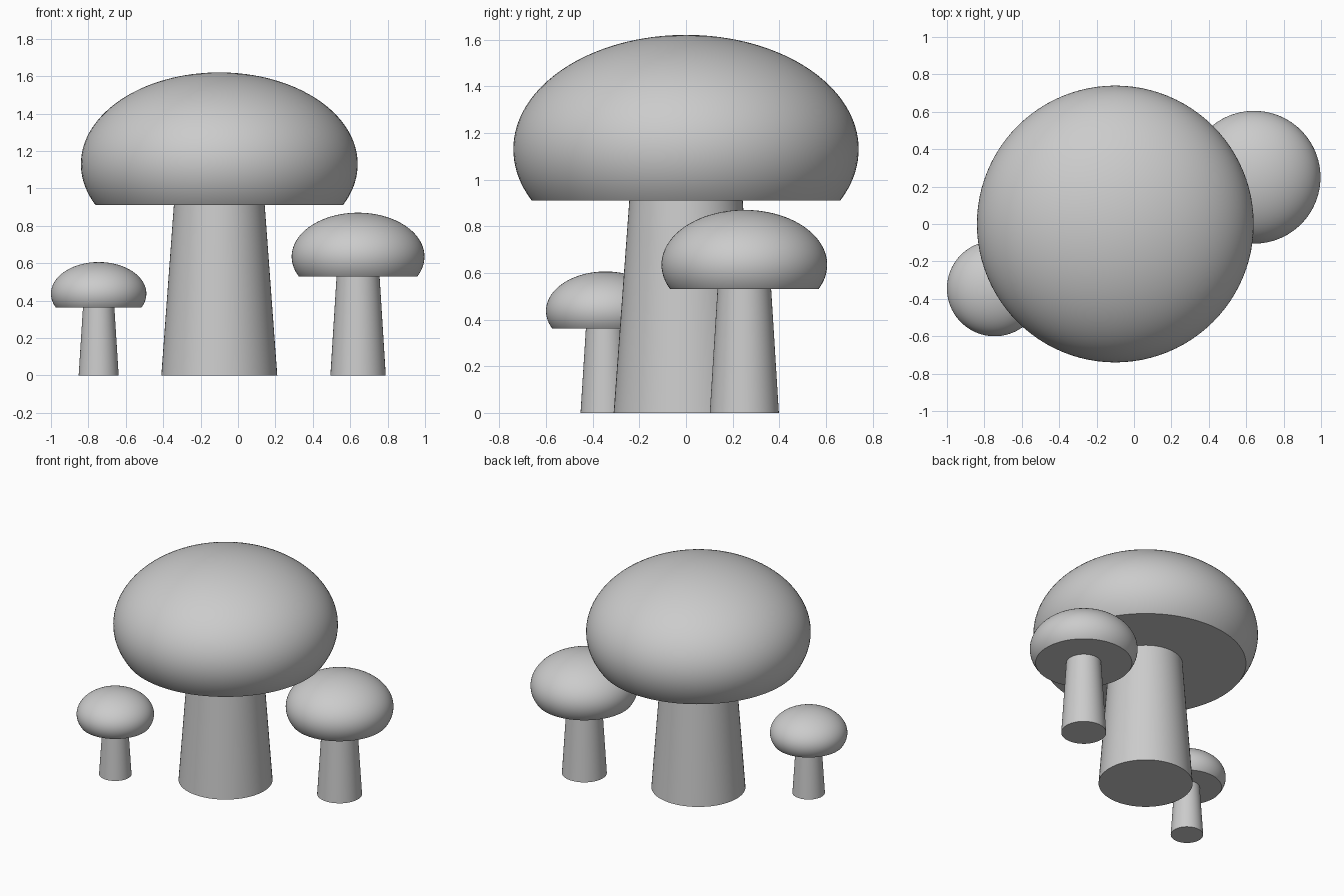
import bpy, bmesh, math
from mathutils import Matrix, Vector

cube = bpy.data.objects.get("Cube")
if cube:
    bpy.data.objects.remove(cube, do_unlink=True)

grey = bpy.data.materials.new("plain grey")
grey.use_nodes = True
colour = (0.6, 0.6, 0.6, 1)
grey.diffuse_color = colour
grey.node_tree.nodes["Principled BSDF"].inputs["Base Color"].default_value = colour


def finish(name, bm, location):
    """Turn a bmesh into a smooth object with sharp rims."""
    bmesh.ops.recalc_face_normals(bm, faces=bm.faces)
    mesh = bpy.data.meshes.new(name)
    bm.to_mesh(mesh)
    bm.free()
    mesh.materials.append(grey)
    obj = bpy.data.objects.new(name, mesh)
    obj.location = location
    bpy.context.collection.objects.link(obj)
    bpy.ops.object.select_all(action='DESELECT')
    obj.select_set(True)
    bpy.context.view_layer.objects.active = obj
    bpy.ops.object.shade_smooth_by_angle(angle=math.radians(35))


def mushroom(size, x, y, base_r, neck_r, cap_r, rim_z, equator_z, top_z):
    # Tapered stem, standing on the ground and ending at the cap's underside
    bm = bmesh.new()
    bmesh.ops.create_cone(bm, cap_ends=True, segments=64, radius1=base_r,
                          radius2=neck_r, depth=rim_z,
                          matrix=Matrix.Translation((0, 0, rim_z / 2)))
    finish(size + "_stem", bm, (x, y, 0))

    # Flattened ball, cut level below its widest point
    bm = bmesh.new()
    bmesh.ops.create_uvsphere(bm, u_segments=96, v_segments=64, radius=1)
    bmesh.ops.scale(bm, vec=(cap_r, cap_r, top_z - equator_z), verts=bm.verts)
    cut = bmesh.ops.bisect_plane(bm, geom=bm.verts[:] + bm.edges[:] + bm.faces[:],
                                 plane_co=Vector((0, 0, rim_z - equator_z)),
                                 plane_no=Vector((0, 0, -1)), clear_outer=True)
    rim = [e for e in cut["geom_cut"] if isinstance(e, bmesh.types.BMEdge)]
    bmesh.ops.contextual_create(bm, geom=rim)
    finish(size + "_cap", bm, (x, y, equator_z))


mushroom("large", -0.10, 0, 0.31, 0.243, 0.74, 0.91, 1.13, 1.62)
mushroom("medium", 0.642, 0.25, 0.148, 0.115, 0.355, 0.53, 0.635, 0.87)
mushroom("small", -0.745, -0.345, 0.107, 0.084, 0.255, 0.362, 0.437, 0.606)
